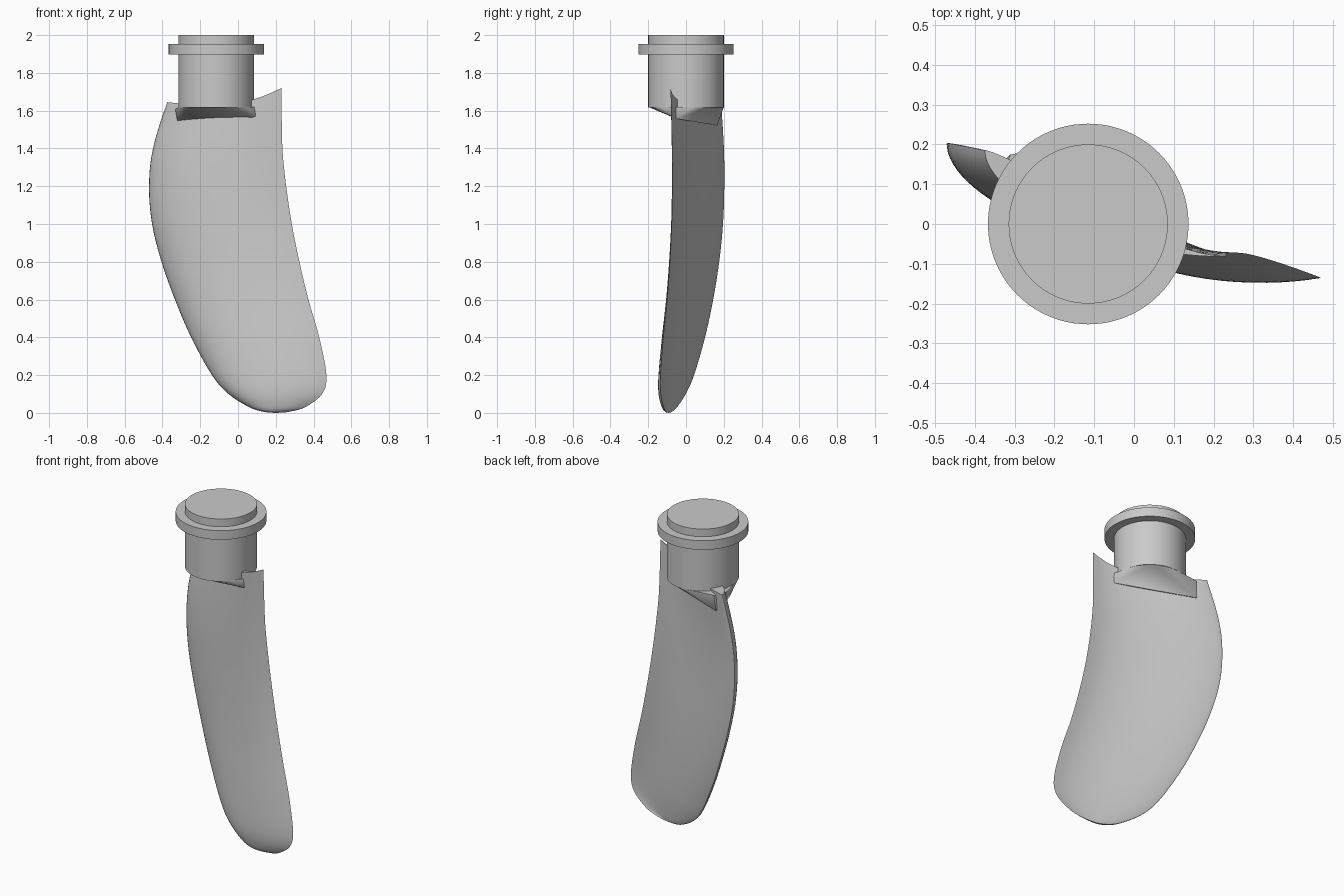
import bpy
import bmesh
from math import pi, cos, sin, sqrt, radians

if "Cube" in bpy.data.objects:
    bpy.data.objects.remove(bpy.data.objects["Cube"], do_unlink=True)

grey = bpy.data.materials.new("light_grey")
grey.use_nodes = True
colour = (0.59, 0.59, 0.59, 1)
grey.diffuse_color = colour
grey.node_tree.nodes["Principled BSDF"].inputs["Base Color"].default_value = colour

AXIS = -0.115  # x position of the mounting axis


def finish(bm, name, angle):
    """Turn a bmesh into a named, shaded, coloured object."""
    bmesh.ops.remove_doubles(bm, verts=bm.verts, dist=0.0002)
    bmesh.ops.recalc_face_normals(bm, faces=bm.faces)
    mesh = bpy.data.meshes.new(name)
    bm.to_mesh(mesh)
    bm.free()
    mesh.materials.append(grey)
    obj = bpy.data.objects.new(name, mesh)
    bpy.context.collection.objects.link(obj)
    bpy.ops.object.select_all(action="DESELECT")
    obj.select_set(True)
    bpy.context.view_layer.objects.active = obj
    bpy.ops.object.shade_smooth_by_angle(angle=radians(angle))


def circle(radius, z, count=96):
    return [(AXIS + radius * cos(2 * pi * i / count),
             radius * sin(2 * pi * i / count), z) for i in range(count)]


def catmull(a, b, c, d, t):
    return [0.5 * (2 * q + (r - p) * t + (2 * p - 5 * q + 4 * r - s) * t * t
                   + (3 * q - p - 3 * r + s) * t ** 3)
            for p, q, r, s in zip(a, b, c, d)]


def thickness(t):
    """Foil thickness along the chord, with a peak of one."""
    return 2 * (1.4845 * sqrt(t) - 0.63 * t - 1.758 * t ** 2
                + 1.4215 * t ** 3 - 0.518 * t ** 4)


# Mounting shaft and flange: one turned profile
bm = bmesh.new()
profile = [(0.2, 1.617), (0.2, 1.897), (0.252, 1.897), (0.252, 1.953), (0.2, 1.953), (0.2, 2)]
rings = [[bm.verts.new(p) for p in circle(r, z)] for r, z in profile]
for low, high in zip(rings, rings[1:]):
    for i in range(len(low)):
        bm.faces.new((low[i - 1], low[i], high[i], high[i - 1]))
bm.faces.new(rings[0])
bm.faces.new(rings[-1])
finish(bm, "mounting_shaft", 30)

# Wedge that carries the round shaft into the blade root
bm = bmesh.new()
corners = [(-0.32, 0.04, 1.555), (0.1, -0.065, 1.568), (-0.32, 0.165, 1.521),
           (0.1, -0.053, 1.558), (-0.335, 0.12, 1.605), (-0.31, 0.175, 1.62),
           (0.1, -0.055, 1.62)]
for point in circle(0.2, 1.62) + corners:
    bm.verts.new(point)
bmesh.ops.convex_hull(bm, input=bm.verts)
bmesh.ops.delete(bm, geom=[v for v in bm.verts if not v.link_faces], context="VERTS")
finish(bm, "root_wedge", 20)

# Blade stations: height, leading x, leading y, trailing x, trailing y
stations = [
    (1.63, -0.375, 0.185, 0.23, -0.082),
    (1.4, -0.45, 0.2, 0.235, -0.074),
    (1.2, -0.471, 0.202, 0.255, -0.072),
    (1.0, -0.455, 0.195, 0.285, -0.075),
    (0.8, -0.405, 0.175, 0.325, -0.085),
    (0.6, -0.334, 0.143, 0.373, -0.1),
    (0.4, -0.248, 0.1, 0.43, -0.12),
    (0.2, -0.138, 0.042, 0.468, -0.135),
    (0.1, -0.05, -0.002, 0.445, -0.133),
    (0.03, 0.06, -0.048, 0.355, -0.118),
    (0.006, 0.135, -0.075, 0.27, -0.103),
    (0, 0.195, -0.09, 0.205, -0.091),
]
rows = []
for i in range(len(stations) - 1):
    a, d = stations[max(i - 1, 0)], stations[min(i + 2, len(stations) - 1)]
    rows += [catmull(a, stations[i], stations[i + 1], d, k / 5) for k in range(5)]
rows.append(stations[-1])

bm = bmesh.new()
STEPS = 28
fronts, backs = [], []
for z, xl, yl, xr, yr in rows:
    front, back = [], []
    chord = xr - xl
    hollow = 0.28 + 0.12 * min(max(z, 0), 1)
    for k in range(STEPS + 1):
        t = (k / STEPS) ** 1.7
        x, y = xl + chord * t, yl + (yr - yl) * t
        foil = chord * max(thickness(t), 0) if 0 < t < 1 else 0
        camber = chord * t * t * (1 - t)
        # The root edge curls upwards away from the shaft
        offset = x - AXIS
        curl = 0.76 * offset ** 2 if offset > 0 else 0.22 * offset ** 2
        h = max(z, 0) + curl * min(max((z - 1.4) / 0.23, 0), 1)
        front.append(bm.verts.new((x, y - 0.15 * foil - 0.09 * camber, h)))
        back.append(bm.verts.new((x, y + 0.014 * foil - hollow * camber, h)))
    fronts.append(front)
    backs.append(back)
for side in (fronts, backs):
    for upper, lower in zip(side, side[1:]):
        for k in range(STEPS):
            bm.faces.new((upper[k], upper[k + 1], lower[k + 1], lower[k]))
for end in (0, -1):
    f, b = fronts[end], backs[end]
    for k in range(STEPS):
        bm.faces.new((f[k], f[k + 1], b[k + 1], b[k]))
finish(bm, "blade", 50)
